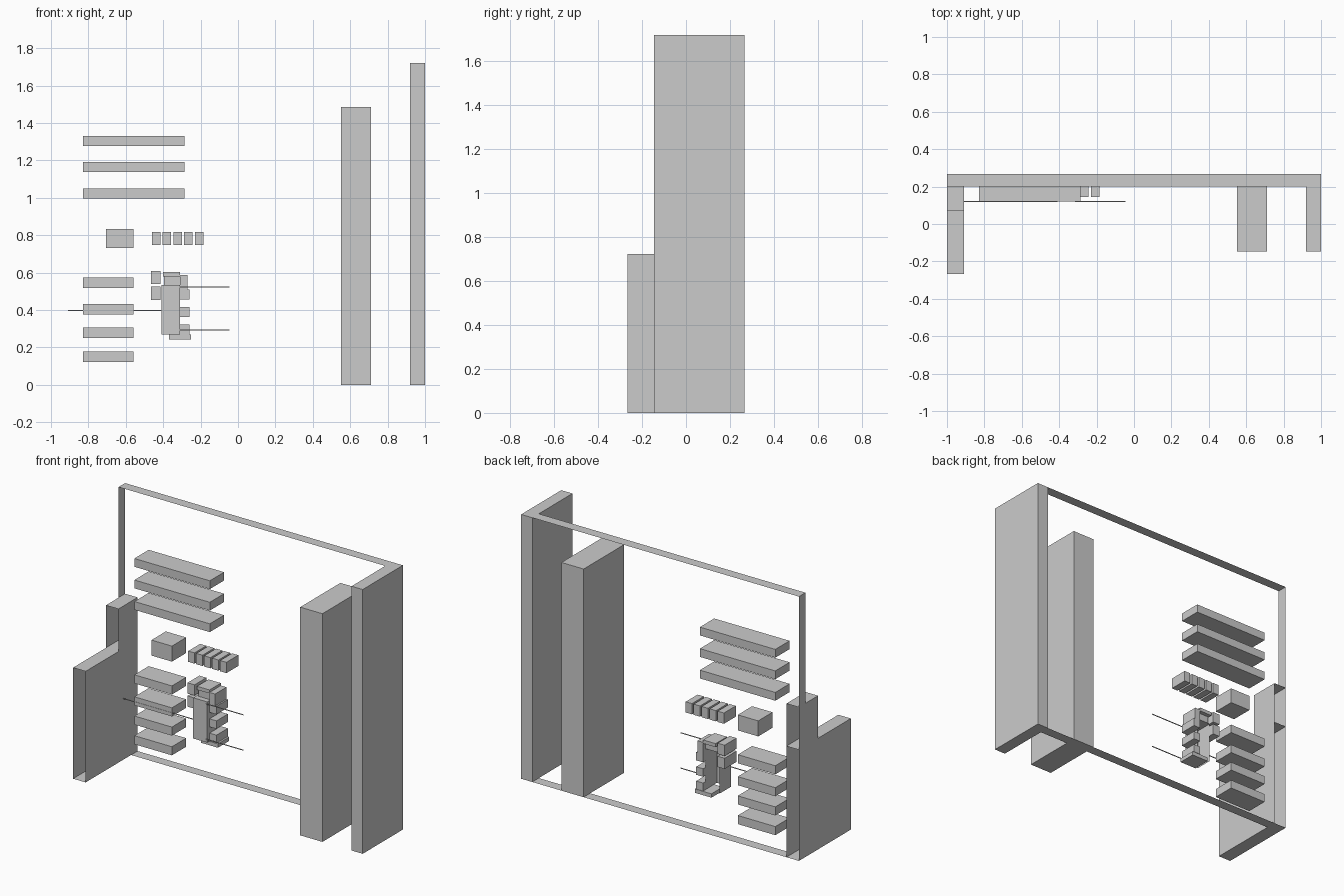
import bpy, bmesh
from mathutils import Vector

if "Cube" in bpy.data.objects:
    bpy.data.objects.remove(bpy.data.objects["Cube"])


def box(name, x, y, z, open_faces=()):
    """Box from (min, max) ranges; open_faces lists outward directions to leave out."""
    bm = bmesh.new()
    bmesh.ops.create_cube(bm, size=1)
    gone = [f for f in bm.faces
            if any(f.normal.dot(Vector(d)) > 0.9 for d in open_faces)]
    bmesh.ops.delete(bm, geom=gone, context='FACES')
    for v in bm.verts:
        v.co = [a + (b - a) * (c + 0.5) for c, (a, b) in zip(v.co, (x, y, z))]
    me = bpy.data.meshes.new(name)
    bm.to_mesh(me)
    bm.free()
    ob = bpy.data.objects.new(name, me)
    bpy.context.collection.objects.link(ob)
    return ob


FRONT, BACK, BOTTOM = (0, -1, 0), (0, 1, 0), (0, 0, -1)
REAR = 0.267  # rear plane that every fitting reaches

# Back frame: only its edge faces, open front and back
box("back_frame", (-1, 1), (0.20, REAR), (0, 1.72), (FRONT, BACK))

# Stepped left side wall, open front and back
box("left_wall_low", (-1, -0.91), (-0.267, REAR), (0, 0.723), (FRONT, BACK))
box("left_wall_tall", (-1, -0.91), (0.07, REAR), (0.723, 1.0), (FRONT, BACK, BOTTOM))

# Right side wall and inner pillar
box("right_wall", (0.92, 1), (-0.146, REAR), (0, 1.72))
box("right_pillar", (0.55, 0.71), (-0.146, REAR), (0, 1.485))

# Long upper bars and short lower bars
for i, z in enumerate((0.997, 1.137, 1.277)):
    box(f"long_bar_{i}", (-0.83, -0.287), (0.12, REAR), (z, z + 0.054))
for i, z in enumerate((0.122, 0.25, 0.375, 0.518)):
    box(f"short_bar_{i}", (-0.83, -0.56), (0.12, REAR), (z, z + 0.056))

# Control block and row of small switches
box("control_block", (-0.707, -0.56), (0.12, REAR), (0.732, 0.833))
for i in range(5):
    x = -0.46 + i * 0.0575
    box(f"switch_{i}", (x, x + 0.045), (0.145, REAR), (0.748, 0.818))

# Lock mechanism: open-backed housing with neck, cap and base
box("lock_housing", (-0.41, -0.31), (0.125, 0.24), (0.27, 0.535), (BACK, BOTTOM))
box("lock_neck", (-0.395, -0.31), (0.16, 0.24), (0.535, 0.58))
box("lock_cap", (-0.40, -0.31), (0.15, REAR), (0.58, 0.603))
box("lock_base", (-0.37, -0.25), (0.15, REAR), (0.243, 0.268))

# Small blocks either side of the housing
for i, z in enumerate((0.455, 0.54)):
    box(f"left_block_{i}", (-0.465, -0.415), (0.145, REAR), (z, z + 0.07))
for i, (x, z0, z1) in enumerate(((-0.26, 0.27, 0.322), (-0.26, 0.363, 0.415),
                                 (-0.26, 0.457, 0.51), (-0.27, 0.51, 0.587))):
    box(f"right_block_{i}", (-0.31, x), (0.15, REAR), (z0, z1))

# Thin rods
for i, (x, z) in enumerate((((-0.91, -0.41), 0.398), ((-0.315, -0.045), 0.293),
                            ((-0.315, -0.045), 0.523))):
    box(f"rod_{i}", x, (0.118, 0.123), (z - 0.002, z + 0.002))
